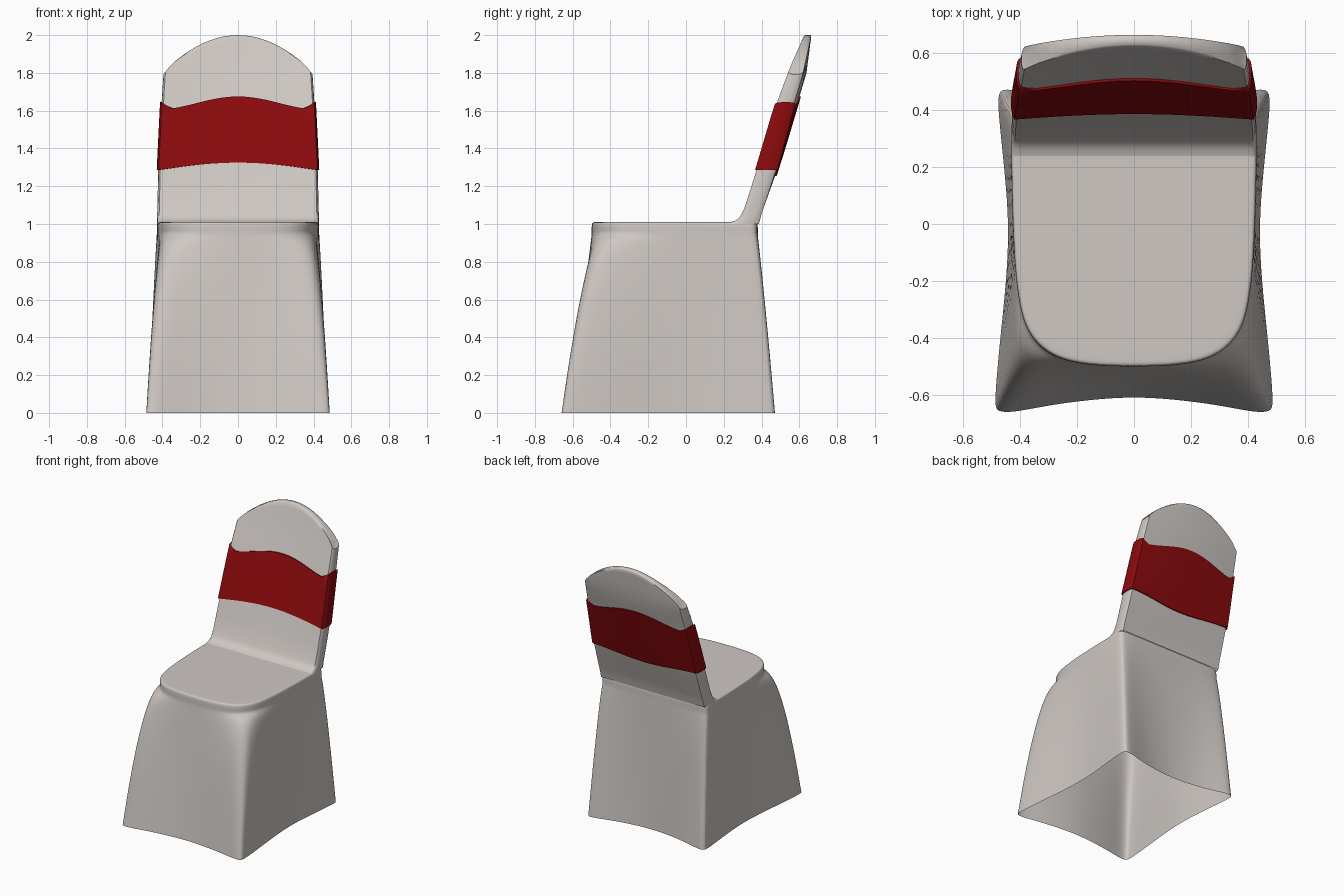
import bpy, bmesh, math

if "Cube" in bpy.data.objects:
    bpy.data.objects.remove(bpy.data.objects["Cube"])

def material(name, col):
    m = bpy.data.materials.new(name)
    m.diffuse_color = (*col, 1)
    m.use_nodes = True
    m.node_tree.nodes["Principled BSDF"].inputs["Base Color"].default_value = m.diffuse_color
    return m

CLOTH = material("warm_white_cloth", (0.62, 0.58, 0.55))
RED = material("dark_red_sash", (0.26, 0.003, 0.004))

def loft(name, rings, mat, cap=False, subsurf=0, angle=40):
    """Skin closed rings of equal length, optionally closing the last one."""
    bm = bmesh.new()
    rows = [[bm.verts.new(p) for p in r] for r in rings]
    n = len(rows[0])
    for a, b in zip(rows, rows[1:]):
        for i in range(n):
            j = (i + 1) % n
            bm.faces.new((a[i], a[j], b[j], b[i]))
    if cap:
        bm.faces.new(rows[-1])
    bmesh.ops.recalc_face_normals(bm, faces=bm.faces)
    me = bpy.data.meshes.new(name)
    bm.to_mesh(me)
    bm.free()
    me.materials.append(mat)
    ob = bpy.data.objects.new(name, me)
    bpy.context.collection.objects.link(ob)
    if subsurf:
        s = ob.modifiers.new("smooth", 'SUBSURF')
        s.levels = s.render_levels = subsurf
    bpy.ops.object.select_all(action='DESELECT')
    ob.select_set(True)
    bpy.context.view_layer.objects.active = ob
    bpy.ops.object.shade_smooth_by_angle(angle=math.radians(angle))
    return ob

def table(pts, z):
    """Piecewise linear lookup."""
    if z <= pts[0][0]:
        return pts[0][1]
    for (a, u), (b, v) in zip(pts, pts[1:]):
        if z <= b:
            return u + (v - u) * (z - a) / (b - a)
    return pts[-1][1]

# --- seat and skirt: half outlines from front middle to back middle
SEAT = [(0, -.50), (.13, -.498), (.25, -.48), (.32, -.44), (.365, -.39), (.395, -.32),
        (.413, -.2), (.42, -.1), (.425, 0), (.43, .2), (.43, .32), (.427, .365),
        (.40, .38), (.25, .38), (0, .38)]
HEM = [(0, -.605), (.15, -.615), (.3, -.635), (.43, -.662), (.48, -.657), (.49, -.635),
       (.472, -.43), (.447, -.2), (.437, 0), (.455, .2), (.475, .39), (.478, .465),
       (.445, .48), (.25, .42), (0, .39)]
FLARE = [1, .95, .75, .55, .5, .55, .75, .95, 1, 1, .85, .8, .85, 1, 1]

def mirrored(half):
    return half + [(-x, y, z) for x, y, z in half[-2:0:-1]]

rings = []
for t in (1, .98, .7, .42, .22, .1, .03, 0):
    rings.append(mirrored([
        (a[0] + (b[0] - a[0]) * t ** p, a[1] + (b[1] - a[1]) * t ** p, .945 * (1 - t))
        for a, b, p in zip(SEAT, HEM, FLARE)]))
for z, k in ((.965, 1), (.995, 1), (1.008, .99), (1.01, .965), (1.01, .9)):
    rings.append(mirrored([(x * k, (y + .06) * k - .06, z) for x, y in SEAT]))
loft("seat_and_skirt", rings, CLOTH, cap=True, subsurf=2, angle=60)

# --- backrest: leaning slab with an arched top
FRONT = [(1.0, .20), (1.009, .235), (1.018, .262), (1.035, .285), (1.08, .308), (1.3, .385),
         (1.64, .497), (1.8, .557), (2.0, .625)]
BACK = [(.96, .378), (1.0, .386), (1.06, .402), (1.3, .488), (1.64, .59), (1.8, .638), (2.0, .664)]
WIDTH = [(1.0, .429), (1.3, .422), (1.64, .405), (1.8, .394), (2.0, .388)]

def section():
    """Rounded slab outline as (u, v): u across -1..1, v 0 front to 1 back."""
    right = [(.975, .0), (.992, .12), (1, .32), (1, .68), (.992, .88), (.975, 1)]
    m = [-.94 + 1.88 * i / 20 for i in range(21)]
    return [(u, 0) for u in m] + right + [(u, 1) for u in m[::-1]] + [(-u, v) for u, v in right[::-1]]

def slab_point(u, v, z, grow=0.0):
    w = table(WIDTH, z)
    f, b = table(FRONT, z), table(BACK, z)
    bow = -.018 * u * u * min(1, max(0, (z - 1.1) / .5))
    return (u * (w + grow), f - grow + v * (b - f + 2 * grow) + bow, z)

def top_z(u):
    return 1.815 + .185 * (1 - u * u) - .02 * max(0, (abs(u) - .9) / .1)

rings = []
LEVELS = [1.0, 1.009, 1.018, 1.035, 1.055, 1.08, 1.18, 1.3, 1.45, 1.6, 1.7]
for z in LEVELS:
    rings.append([slab_point(u, v, z) for u, v in section()])
for t in (.33, .66, .9, .97):
    rings.append([slab_point(u, v, 1.7 + t * (top_z(u) - 1.7)) for u, v in section()])
rings.append([slab_point(u * .985, .5 + (v - .5) * .75, top_z(u)) for u, v in section()])
ob = loft("backrest", rings, CLOTH, angle=50)
# close the arched top with strips between front and back edges
bm = bmesh.new()
bm.from_mesh(ob.data)
edge = [e for e in bm.edges if e.is_boundary and e.verts[0].co.z > 1.5]
bmesh.ops.triangulate(bm, faces=bmesh.ops.contextual_create(bm, geom=edge)["faces"])
bmesh.ops.recalc_face_normals(bm, faces=bm.faces)
bm.to_mesh(ob.data)
bm.free()

# --- sash: thin band wrapped round the backrest
def sash_bottom(u, v):
    front = 1.285 + .04 * math.cos(u * math.pi / 2)
    back = 1.285 - .03 * math.cos(u * math.pi / 2) ** 2
    return front + (back - front) * v

def sash_top(u, v):
    a = abs(u)
    return 1.61 + .065 * math.cos(min(1, a / .9) * math.pi / 2) ** 1.5 + .035 * max(0, (a - .88) / .12)

rings = []
for t, g in ((0, -.003), (0, .008), (.25, .008), (.5, .008), (.75, .008), (1, .008), (1, -.003)):
    rings.append([slab_point(u, v, sash_bottom(u, v) + t * (sash_top(u, v) - sash_bottom(u, v)), g)
                  for u, v in section()])
loft("sash", rings, RED, angle=50)
